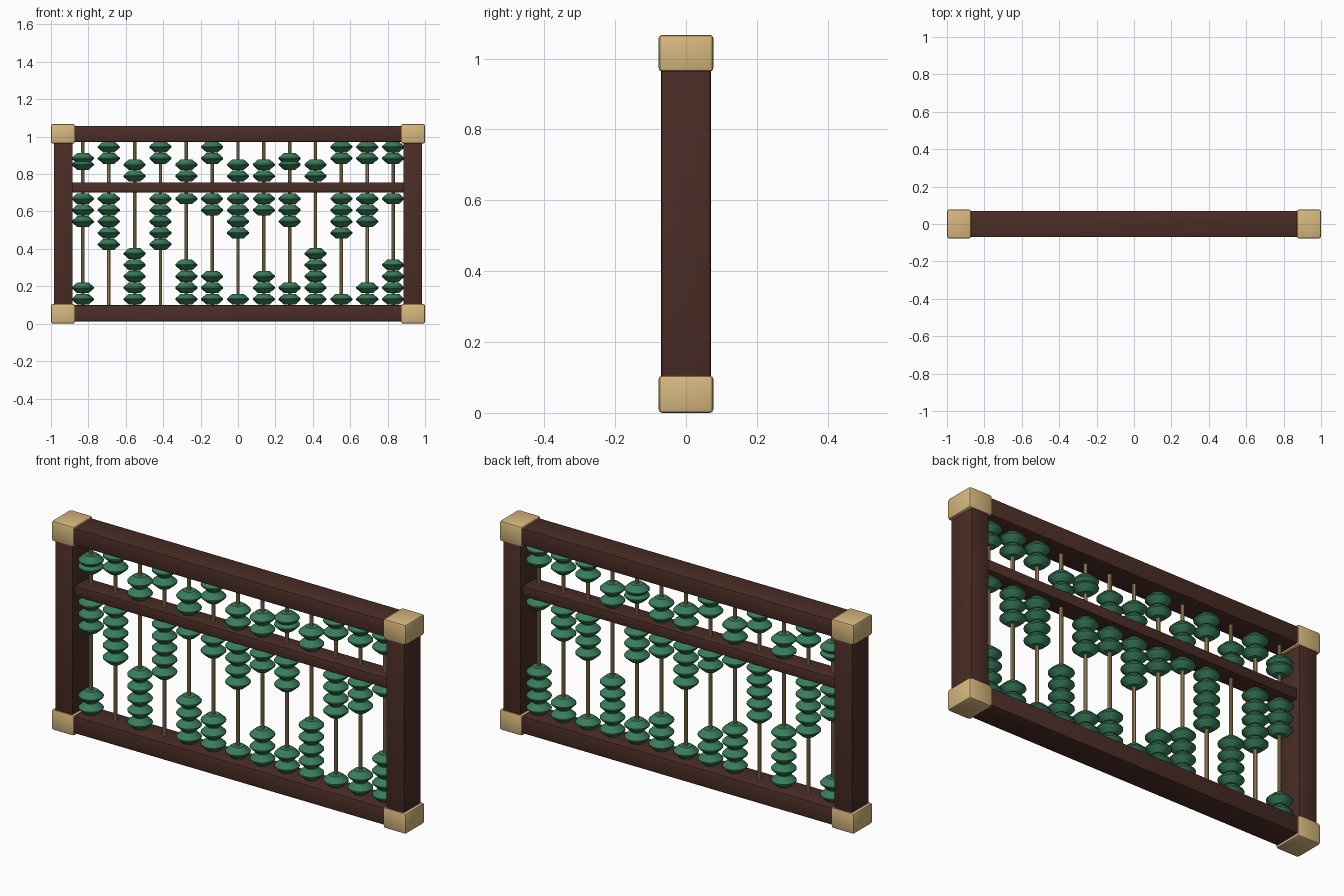
import bpy, bmesh, math

if "Cube" in bpy.data.objects:
    bpy.data.objects.remove(bpy.data.objects["Cube"])


def material(name, rgb):
    m = bpy.data.materials.new(name)
    m.diffuse_color = (*rgb, 1)
    m.use_nodes = True
    m.node_tree.nodes["Principled BSDF"].inputs["Base Color"].default_value = m.diffuse_color
    return m


WOOD = material("dark_wood", (0.07, 0.026, 0.019))
BRASS = material("pale_brass", (0.68, 0.48, 0.21))
ROD = material("rod_brass", (0.48, 0.35, 0.16))
JADE = material("green_bead", (0.04, 0.205, 0.105))


def finish(name, bm, mat):
    bmesh.ops.recalc_face_normals(bm, faces=bm.faces)
    me = bpy.data.meshes.new(name)
    bm.to_mesh(me)
    bm.free()
    me.materials.append(mat)
    ob = bpy.data.objects.new(name, me)
    bpy.context.collection.objects.link(ob)
    return ob


def smooth(ob):
    bpy.ops.object.select_all(action='DESELECT')
    ob.select_set(True)
    bpy.context.view_layer.objects.active = ob
    bpy.ops.object.shade_smooth_by_angle(angle=math.radians(32))


def box(name, x, y, z, mat, bevel):
    """Bevelled box from (min, max) pairs; y is a half depth."""
    bm = bmesh.new()
    bmesh.ops.create_cube(bm, size=1)
    for v in bm.verts:
        v.co = (x[v.co.x > 0], y if v.co.y > 0 else -y, z[v.co.z > 0])
    bmesh.ops.bevel(bm, geom=bm.edges[:], offset=bevel, segments=2,
                    profile=0.5, affect='EDGES')
    ob = finish(name, bm, mat)
    smooth(ob)


def lathe(bm, profile, x, z, sides):
    """Closed turned solid about a vertical axis; profile is (radius, height)."""
    rings = [[bm.verts.new((x + r * math.cos(math.tau * i / sides),
                            r * math.sin(math.tau * i / sides), z + h))
              for i in range(sides)] for r, h in profile]
    for a, b in zip(rings, rings[1:]):
        for i in range(sides):
            j = (i + 1) % sides
            bm.faces.new((a[i], a[j], b[j], b[i]))
    bm.faces.new(rings[0][::-1])
    bm.faces.new(rings[-1])


# Frame
box("bottom_rail", (-0.95, 0.95), 0.07, (0.012, 0.1), WOOD, 0.006)
box("top_rail", (-0.95, 0.95), 0.07, (0.972, 1.058), WOOD, 0.006)
box("dividing_beam", (-0.89, 0.89), 0.052, (0.702, 0.756), WOOD, 0.005)
for side, s in (("left", -1), ("right", 1)):
    box(side + "_stile", sorted((s * 0.884, s * 0.985)), 0.07, (0.03, 1.04), WOOD, 0.006)
    for level, z in (("bottom", (0, 0.105)), ("top", (0.963, 1.067))):
        box(f"{level}_{side}_corner_cap", sorted((s * 0.872, s * 1.0)), 0.077, z, BRASS, 0.01)

# Rods and beads
PITCH = 0.061
BEAD = [(0.030, -0.029), (0.054, -0.008), (0.059, -0.003),
        (0.059, 0.003), (0.054, 0.008), (0.030, 0.029)]
RAISED = [3, 5, 0, 5, 1, 2, 4, 2, 3, 0, 4, 3, 1]    # lower beads pushed to the beam
DROPPED = [1, 0, 2, 0, 2, 0, 2, 2, 1, 2, 0, 0, 0]   # upper beads pushed to the beam

rods, upper, lower = bmesh.new(), bmesh.new(), bmesh.new()
for c in range(13):
    x = (c - 6) * 0.1382
    lathe(rods, [(0.009, 0.08), (0.009, 0.99)], x, 0, 10)
    for i in range(5):
        z = 0.668 - i * PITCH if i < RAISED[c] else 0.131 + (4 - i) * PITCH
        lathe(lower, BEAD, x, z, 20)
    if DROPPED[c] == 1:
        heights = (0.851, 0.884)
    elif DROPPED[c] == 2:
        heights = (0.789, 0.789 + PITCH)
    else:
        heights = (0.884, 0.884 + PITCH)
    for z in heights:
        lathe(upper, BEAD, x, z, 20)

smooth(finish("rods", rods, ROD))
smooth(finish("upper_beads", upper, JADE))
smooth(finish("lower_beads", lower, JADE))
